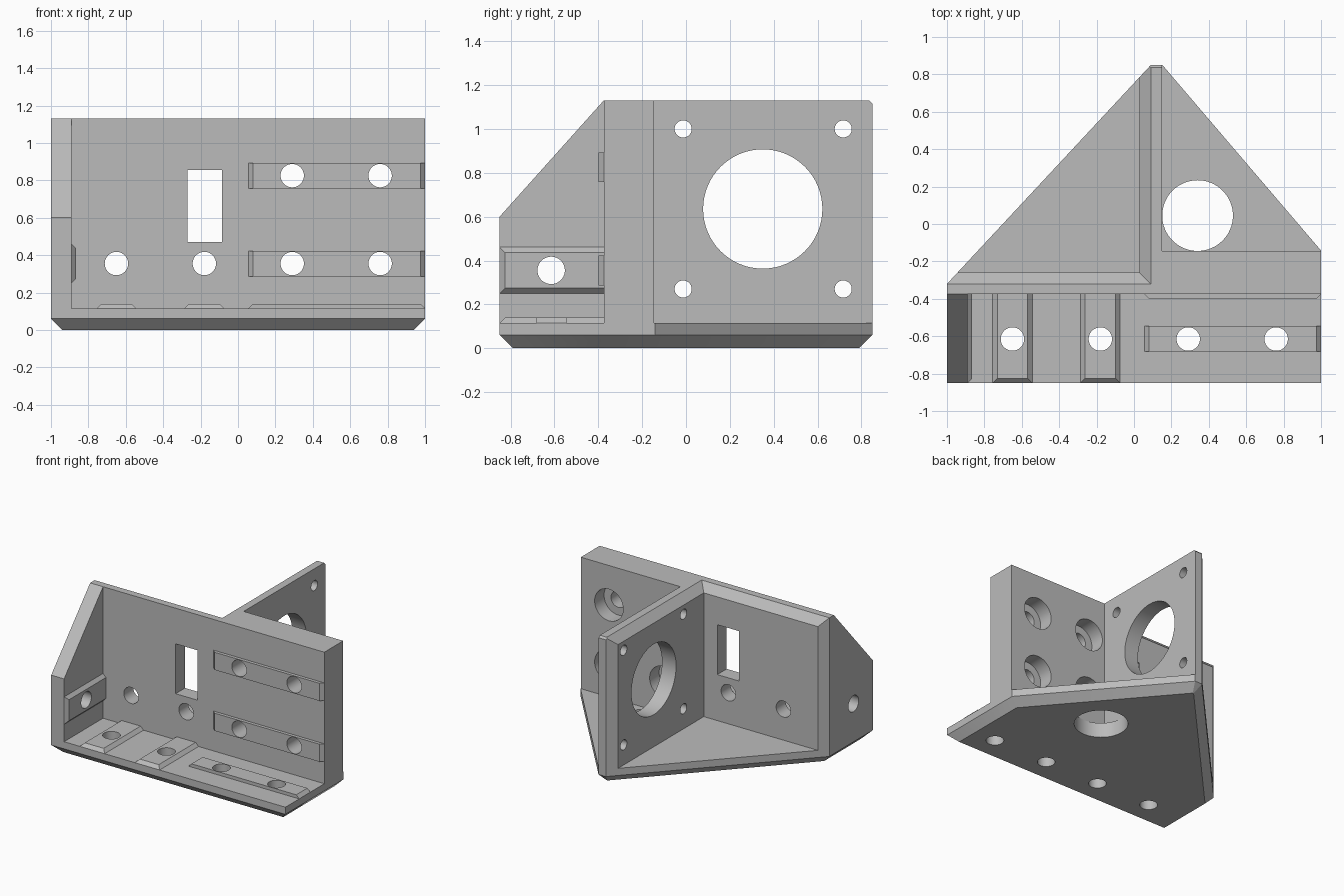
import bpy, bmesh
from math import cos, sin, pi, radians
from mathutils import Vector

if "Cube" in bpy.data.objects:
    bpy.data.objects.remove(bpy.data.objects["Cube"])

TOP, FLOOR, BEVEL, WALL = 1.13, 0.115, 0.06, -0.375
HOLE, KEY, SINK = 0.0625, 0.025, 0.02

grey = bpy.data.materials.new("plain grey")
grey.use_nodes = True
color = (0.5, 0.5, 0.5, 1)
grey.diffuse_color = color
grey.node_tree.nodes["Principled BSDF"].inputs["Base Color"].default_value = color


def loft(name, rings):
    """Closed solid through rings of equal point count."""
    bm = bmesh.new()
    rows = [[bm.verts.new(p) for p in ring] for ring in rings]
    for a, b in zip(rows, rows[1:]):
        for i in range(len(a)):
            j = (i + 1) % len(a)
            bm.faces.new((a[i], a[j], b[j], b[i]))
    bm.faces.new(rows[0][::-1])
    bm.faces.new(rows[-1])
    bmesh.ops.recalc_face_normals(bm, faces=bm.faces)
    mesh = bpy.data.meshes.new(name)
    bm.to_mesh(mesh)
    bm.free()
    mesh.materials.append(grey)
    obj = bpy.data.objects.new(name, mesh)
    bpy.context.collection.objects.link(obj)
    return obj


def place(axis, u, v, h):
    """Point from two in-plane coordinates and one along the axis."""
    return {"x": (h, u, v), "y": (u, h, v), "z": (u, v, h)}[axis]


def box(x0, x1, y0, y1, z0, z1):
    return loft("box", [[(x0, y0, z), (x1, y0, z), (x1, y1, z), (x0, y1, z)]
                        for z in (z0, z1)])


def inset(points, d):
    """Move every edge of a counter-clockwise outline inwards by d."""
    pts, out = [Vector(p) for p in points], []
    for i, p in enumerate(pts):
        a = (p - pts[i - 1]).normalized()
        b = (pts[(i + 1) % len(pts)] - p).normalized()
        na, nb = Vector((-a.y, a.x)), Vector((-b.y, b.x))
        out.append(p + (na + nb) * d / (1 + na.dot(nb)))
    return out


def combine(tool, operation):
    mod = body.modifiers.new("join", "BOOLEAN")
    mod.operation, mod.solver, mod.object = operation, "EXACT", tool
    bpy.ops.object.modifier_apply(modifier=mod.name)
    bpy.data.objects.remove(tool)


def cut(tool):
    combine(tool, "DIFFERENCE")


def drill(axis, u, v, r, h0, h1, n=48):
    cut(loft("drill", [[place(axis, u + r * cos(2 * pi * i / n),
                              v + r * sin(2 * pi * i / n), h)
                        for i in range(n)] for h in (h0, h1)]))


def key(axis, u0, u1, v0, v1, base, side, taper):
    """Raised key on a face; taper gives which of the u0, u1, v0, v1 sides slope."""
    a, b, c, d = [KEY * t for t in taper]
    low = [(u0, v0), (u1, v0), (u1, v1), (u0, v1)]
    high = [(u0 + a, v0 + c), (u1 - b, v0 + c), (u1 - b, v1 - d), (u0 + a, v1 - d)]
    levels = ((low, -SINK), (low, 0), (high, KEY))
    combine(loft("key", [[place(axis, u, v, base + side * h) for u, v in ring]
                         for ring, h in levels]), "UNION")


# Full-height block on the plan outline, chamfered around the underside
plan = [(-1, -0.85), (1, -0.85), (1, -0.142), (0.152, 0.85), (0.09, 0.85), (-1, -0.32)]
body = loft("motor_bracket", [[(x, y, z) for x, y in ring] for ring, z in
                              ((inset(plan, BEVEL), 0), (plan, BEVEL), (plan, TOP))])
bpy.context.view_layer.objects.active = body
body.select_set(True)

# Front recess, leaving the left end wall, and its sloped top
cut(box(-0.89, 1.2, -1.2, WALL, FLOOR, 2))
slope = [(-1.1, 0.321), (WALL, TOP), (WALL, 2), (-1.1, 2)]
cut(loft("slope", [[(x, y, z) for y, z in slope] for x in (-1.2, -0.8)]))

# Rear pockets on both sides of the motor plate, one with a chamfered rim
rim = [(FLOOR, 0), (TOP - BEVEL, 0), (TOP + BEVEL, 2 * BEVEL)]
cut(loft("pocket", [[(-1.5, -0.26 - d, z), (0.03 + d, -0.26 - d, z),
                     (0.03 + d, 1.2, z), (-1.5, 1.2, z)] for z, d in rim]))
cut(box(0.15, 1.2, -0.145, 1.2, FLOOR, 2))

# Clipped upper corner of the motor plate
corner = [(0.835, TOP + 0.001), (0.86, TOP - 0.025), (0.9, 1.2)]
cut(loft("clip", [[(x, y, z) for y, z in corner] for x in (0, 0.3)]))

# Long keys on the wall and floor
for z in (0.355, 0.825):
    key("y", 0.055, 1, z - 0.068, z + 0.068, WALL, -1, (1, 1, 0, 0))
key("z", 0.055, 1, -0.682, -0.546, FLOOR, 1, (1, 1, 0, 0))

# Cross keys on the floor and end wall
for x in (-0.65, -0.18):
    key("z", x - 0.106, x + 0.106, -0.85, WALL + 0.01, FLOOR, 1, (1, 1, 1, 0))
key("x", -0.85, WALL + 0.01, 0.249, 0.461, -0.89, 1, (1, 0, 1, 1))

# Screw holes with counterbores in the thick wall
for x in (-0.65, -0.18, 0.29, 0.76):
    drill("z", x, -0.615, HOLE, -0.2, 0.25)
    drill("y", x, 0.355, HOLE, -0.6, 0)
for x in (0.29, 0.76):
    drill("y", x, 0.825, HOLE, -0.6, 0)
    for z in (0.355, 0.825):
        drill("y", x, z, 0.122, -0.26, 0)
drill("x", -0.615, 0.355, HOLE, -1.2, -0.8)

# Wall window, floor opening and motor mounting holes
cut(box(-0.27, -0.085, -0.6, 0, 0.47, 0.855))
drill("z", 0.34, 0.045, 0.189, -0.2, 0.3, 64)
drill("x", 0.35, 0.635, 0.272, -0.2, 0.4, 64)
for y in (-0.013, 0.717):
    for z in (0.27, 1.0):
        drill("x", y, z, 0.039, -0.2, 0.4, 32)

bpy.ops.object.shade_smooth_by_angle(angle=radians(30))
